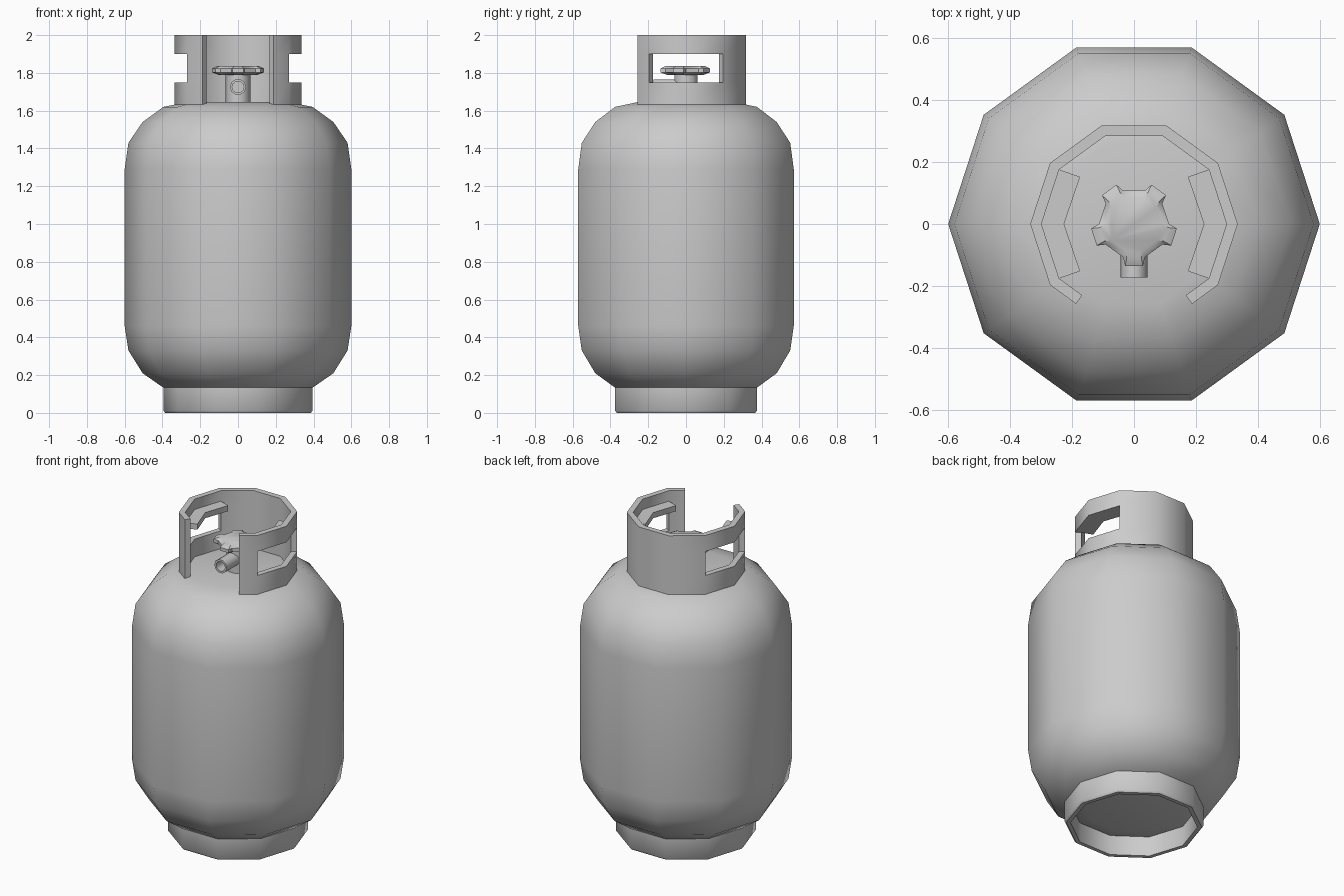
import bpy, bmesh
from math import sin, cos, pi, radians

if "Cube" in bpy.data.objects:
    bpy.data.objects.remove(bpy.data.objects["Cube"])


def finish(name, bm, angle=40):
    bmesh.ops.remove_doubles(bm, verts=bm.verts, dist=1e-5)
    bmesh.ops.recalc_face_normals(bm, faces=bm.faces)
    me = bpy.data.meshes.new(name)
    bm.to_mesh(me)
    bm.free()
    me.polygons.foreach_set("use_smooth", [True] * len(me.polygons))
    me.set_sharp_from_angle(angle=radians(angle))
    ob = bpy.data.objects.new(name, me)
    bpy.context.collection.objects.link(ob)
    return ob


def loft(name, rings, closed=False, angle=40):
    """Skin a stack of rings; optionally join the last ring to the first."""
    bm = bmesh.new()
    vs = [[bm.verts.new(p) for p in ring] for ring in rings]
    n = len(vs[0])
    for a, b in list(zip(vs, vs[1:])) + ([(vs[-1], vs[0])] if closed else []):
        for i in range(n):
            j = (i + 1) % n
            bm.faces.new((a[i], a[j], b[j], b[i]))
    if not closed:
        bm.faces.new(vs[0])
        bm.faces.new(vs[-1])
    return finish(name, bm, angle)


def lathe(name, profile, sides=10, closed=False):
    rings = [[(r * cos(2 * pi * i / sides), r * sin(2 * pi * i / sides), z)
              for i in range(sides)] for r, z in profile]
    return loft(name, rings, closed)


# Tank body and open foot ring
lathe("tank_body", [(.27, .105), (.39, .13), (.505, .21), (.58, .33), (.6, .46),
                    (.6, 1.29), (.58, 1.43), (.505, 1.54), (.395, 1.62), (.27, 1.645)])
lathe("foot_ring", [(.395, .15), (.395, .012), (.385, 0), (.36, 0), (.36, .15)], closed=True)

# Collar: ten-sided wall, open at the front, with a window on each side
R_OUT, R_IN = .335, .299
angles = [-54] + list(range(-36, 217, 36)) + [234]
levels = [1.61, 1.75, 1.90, 2.0]
windows = {1, 2, 6, 7}
bm = bmesh.new()


def wall_point(i, k, r):
    if i in (0, len(angles) - 1):
        r *= cos(pi / 10)
    a = radians(angles[i])
    return (r * cos(a), r * sin(a), levels[k])


def solid(i, k):
    return 0 <= i < len(angles) - 1 and 0 <= k < 3 and not (k == 1 and i in windows)


def wall_face(pts):
    bm.faces.new([bm.verts.new(wall_point(*p)) for p in pts])


for i in range(len(angles) - 1):
    for k in range(3):
        if not solid(i, k):
            continue
        for r in (R_OUT, R_IN):
            wall_face([(i, k, r), (i + 1, k, r), (i + 1, k + 1, r), (i, k + 1, r)])
        edges = [((i - 1, k), (i, k), (i, k + 1)), ((i + 1, k), (i + 1, k), (i + 1, k + 1)),
                 ((i, k - 1), (i, k), (i + 1, k)), ((i, k + 1), (i, k + 1), (i + 1, k + 1))]
        for neighbour, p, q in edges:
            if not solid(*neighbour):
                wall_face([(*p, R_OUT), (*q, R_OUT), (*q, R_IN), (*p, R_IN)])
finish("collar", bm)

# Inward grip lips above the windows
lip = [(.242, -.176), (.299, 0), (.242, .176), (.174, .152), (.226, 0), (.174, -.152)]
grip = loft("grip_lips", [[(x, y, z) for x, y in lip] for z in (1.90, 1.935)])
grip.modifiers.new("mirror", 'MIRROR')

# Valve stem and outlet pipe
lathe("valve_stem", [(.065, 1.63), (.065, 1.80)])
pipe = lathe("outlet_pipe", [(.043, 0), (.043, .172), (.031, .172), (.031, .08)])
pipe.rotation_euler.x = pi / 2
pipe.location.z = 1.725

# Five-lobed handwheel
star = [(r, radians(270 + 72 * k + d)) for k in range(5)
        for r, d in ((.113, -18), (.139, -12), (.139, 12), (.113, 18))]
loft("handwheel", [[(s * r * cos(a), s * r * sin(a), z) for r, a in star]
                   for s, z in ((.75, 1.79), (1, 1.803), (1, 1.823), (.8, 1.836))])
